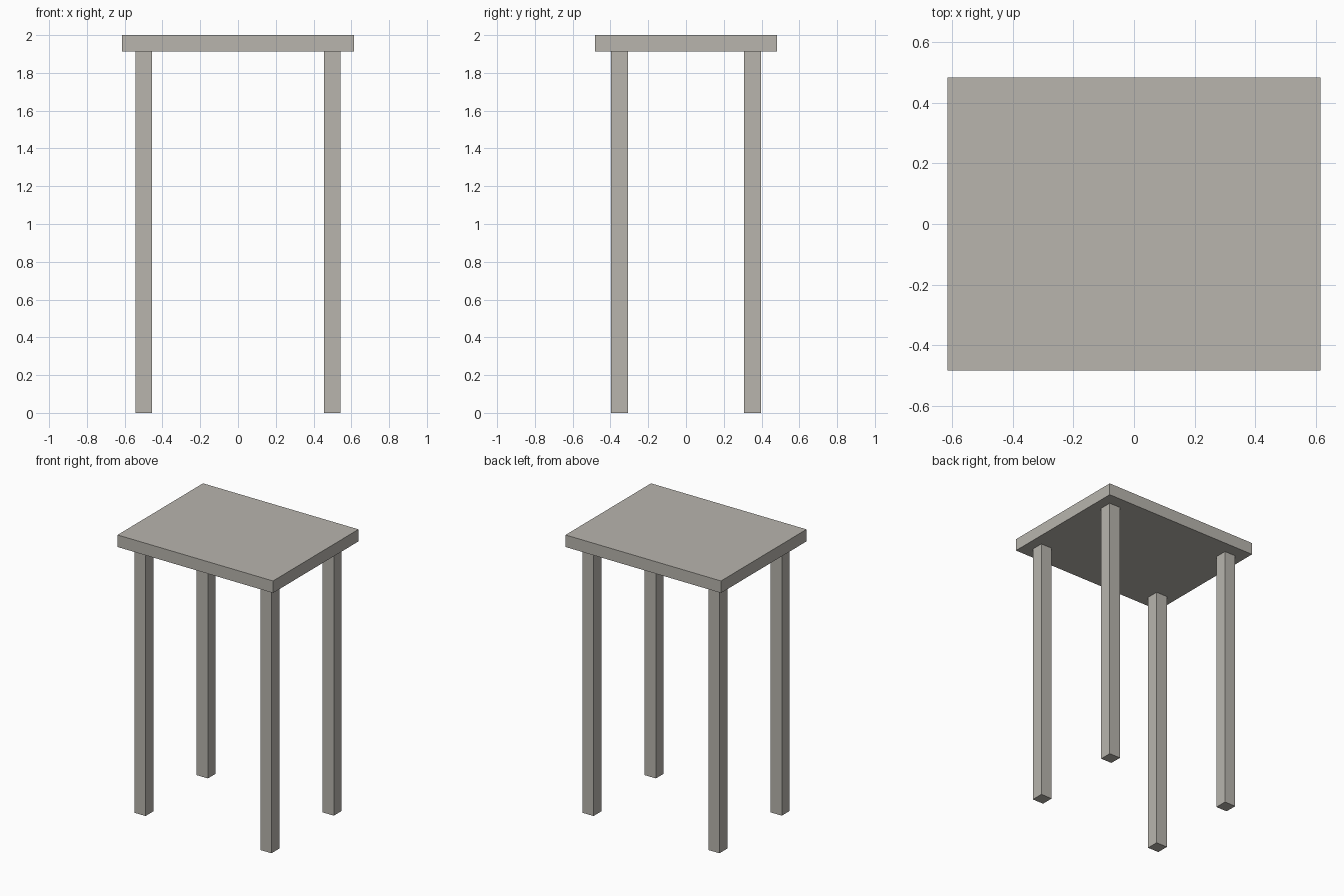
import bpy

cube = bpy.data.objects.get("Cube")
if cube:
    bpy.data.objects.remove(cube, do_unlink=True)

# Single warm grey finish
grey = bpy.data.materials.new("warm_grey")
grey.use_nodes = True
colour = (0.48, 0.46, 0.42, 1)
grey.diffuse_color = colour
bsdf = next(n for n in grey.node_tree.nodes if n.type == "BSDF_PRINCIPLED")
bsdf.inputs["Base Color"].default_value = colour


def box(name, centre, size):
    bpy.ops.mesh.primitive_cube_add(size=1, location=centre)
    obj = bpy.context.object
    obj.name = name
    obj.scale = size
    bpy.ops.object.transform_apply(location=False, rotation=False, scale=True)
    obj.data.materials.append(grey)
    return obj


HEIGHT = 2.0
THICK = 0.086
LEG = 0.088
leg_height = HEIGHT - THICK

# Table top
box("table_top", (0, 0, HEIGHT - THICK / 2), (1.23, 0.966, THICK))

# Four square legs, inset from the corners
for side, sx in (("left", 1), ("right", -1)):
    for end, sy in (("front", -1), ("back", 1)):
        box(f"{end}_{side}_leg", (sx * 0.498, sy * 0.352, leg_height / 2),
            (LEG, LEG, leg_height))
